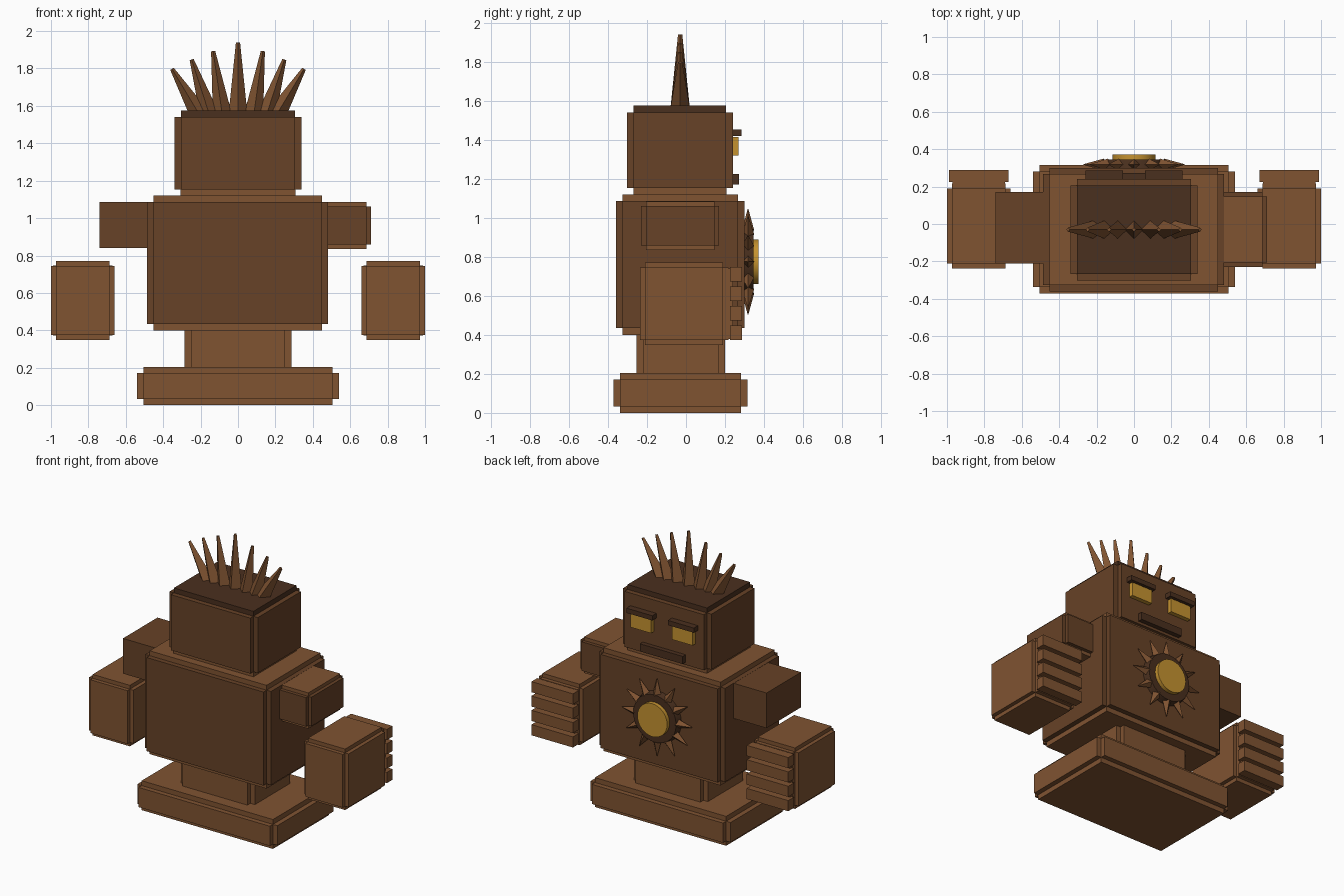
import bpy, bmesh, math
from mathutils import Vector, Matrix

if "Cube" in bpy.data.objects:
    bpy.data.objects.remove(bpy.data.objects["Cube"])


def material(name, color):
    m = bpy.data.materials.new(name)
    m.diffuse_color = (*color, 1)
    m.use_nodes = True
    m.node_tree.nodes["Principled BSDF"].inputs["Base Color"].default_value = m.diffuse_color
    return m


BROWN = material("brown", (0.215, 0.087, 0.031))
MID = material("mid_brown", (0.135, 0.054, 0.020))
DARK = material("dark_brown", (0.068, 0.029, 0.013))
GOLD = material("gold", (0.56, 0.29, 0.030))


def finish(name, bm, *mats):
    mesh = bpy.data.meshes.new(name)
    bm.to_mesh(mesh)
    bm.free()
    for mat in mats:
        mesh.materials.append(mat)
    ob = bpy.data.objects.new(name, mesh)
    bpy.context.collection.objects.link(ob)
    return ob


def add_box(bm, lo, hi):
    lo, hi = Vector(lo), Vector(hi)
    m = Matrix.Translation((lo + hi) / 2) @ Matrix.Diagonal((*(hi - lo), 1))
    return bmesh.ops.create_cube(bm, size=1, matrix=m)["verts"]


def box(name, lo, hi, mat=BROWN):
    bm = bmesh.new()
    add_box(bm, lo, hi)
    return finish(name, bm, mat)


def stepped_box(name, lo, hi, step=0.034, side=BROWN, cap=BROWN):
    """Three crossed boxes, each reaching full size along one axis."""
    bm = bmesh.new()
    for axis in range(3):
        inset = Vector((step, step, step))
        inset[axis] = 0
        verts = add_box(bm, Vector(lo) + inset, Vector(hi) - inset)
        for f in {f for v in verts for f in v.link_faces}:
            f.material_index = int(axis == 2)
    return finish(name, bm, side, cap)


def spike(name, base, tip, r1, r2):
    """Four-sided spike with ridges front and back."""
    base, tip = Vector(base), Vector(tip)
    d = tip - base
    z = d.normalized()
    y = Vector((0, 1, 0))
    x = y.cross(z)
    rot = Matrix((x, y, z)).transposed().to_4x4()
    bm = bmesh.new()
    bmesh.ops.create_cone(bm, cap_ends=True, segments=4, radius1=r1, radius2=r2,
                          depth=d.length,
                          matrix=Matrix.Translation((base + tip) / 2) @ rot)
    return finish(name, bm, BROWN)


def disc(name, z, r1, r2, y0, y1, mat):
    bm = bmesh.new()
    m = Matrix.Translation((0, (y0 + y1) / 2, z)) @ Matrix.Rotation(-math.pi / 2, 4, 'X')
    bmesh.ops.create_cone(bm, cap_ends=True, segments=32, radius1=r1, radius2=r2,
                          depth=y1 - y0, matrix=m)
    for f in bm.faces:
        f.smooth = len(f.verts) == 4
    ob = finish(name, bm, mat)
    bpy.context.view_layer.objects.active = ob
    ob.select_set(True)
    bpy.ops.object.shade_smooth_by_angle()
    ob.select_set(False)
    return ob


# Main stacked body; the top of the head is a darker scalp
stepped_box("base", (-0.54, -0.372, 0), (0.54, 0.315, 0.205))
stepped_box("waist", (-0.285, -0.255, 0.17), (0.285, 0.2, 0.44))
stepped_box("torso", (-0.487, -0.36, 0.4), (0.482, 0.3, 1.12), side=MID)
stepped_box("head", (-0.34, -0.302, 1.12), (0.34, 0.24, 1.575), side=MID, cap=DARK)
box("neck", (-0.307, -0.27, 1.115), (0.307, 0.208, 1.153))

# Upper arms: the left one is longer with a plain end
stepped_box("right_upper_arm", (0.45, -0.23, 0.835), (0.71, 0.17, 1.085), 0.024, side=MID)
box("left_upper_arm", (-0.74, -0.21, 0.84), (-0.45, 0.17, 1.085), MID)

# Floating hands with four stacked fingers
for side, s in (("left", -1), ("right", 1)):
    x0, x1 = sorted((0.66 * s, 1.0 * s))
    stepped_box(side + "_hand", (x0, -0.237, 0.347), (x1, 0.217, 0.772), 0.027)
    for i in range(4):
        z = 0.41 + 0.1 * i
        box(f"{side}_finger_{i + 1}", (x0 + 0.01, 0.225, z - 0.037), (x1 - 0.01, 0.288, z + 0.037))
    box(side + "_knuckle", (x0 + 0.03, 0.2, 0.38), (x1 - 0.03, 0.24, 0.74))

# Face
for side, s in (("left", -1), ("right", 1)):
    c = 0.16 * s
    box(side + "_eye", (c - 0.08, 0.22, 1.32), (c + 0.08, 0.27, 1.415), GOLD)
    box(side + "_brow", (c - 0.1, 0.22, 1.42), (c + 0.1, 0.285, 1.453), DARK)
box("mouth", (-0.165, 0.22, 1.172), (0.165, 0.272, 1.225), DARK)

# Chest sun
SUN_Z = 0.775
disc("sun_plate", SUN_Z, 0.18, 0.165, 0.28, 0.345, DARK)
disc("sun_centre", SUN_Z, 0.115, 0.115, 0.33, 0.372, GOLD)
for i in range(12):
    a = math.tau * i / 12
    d = Vector((math.sin(a), 0, math.cos(a)))
    c = Vector((0, 0.318, SUN_Z))
    spike(f"sun_ray_{i + 1}", c + d * 0.16, c + d * 0.27, 0.032, 0.002)

# Fan of hair spikes
for i, (bx, tx, tz) in enumerate(((0, 0, 1.94), (0.085, 0.133, 1.893),
                                 (0.155, 0.248, 1.848), (0.21, 0.353, 1.798))):
    for s in ((1, -1) if i else (1,)):
        spike(f"hair_spike_{i}_{'right' if s > 0 else 'left'}",
              (bx * s, -0.03, 1.56), (tx * s, -0.03, tz), 0.05, 0.011)
